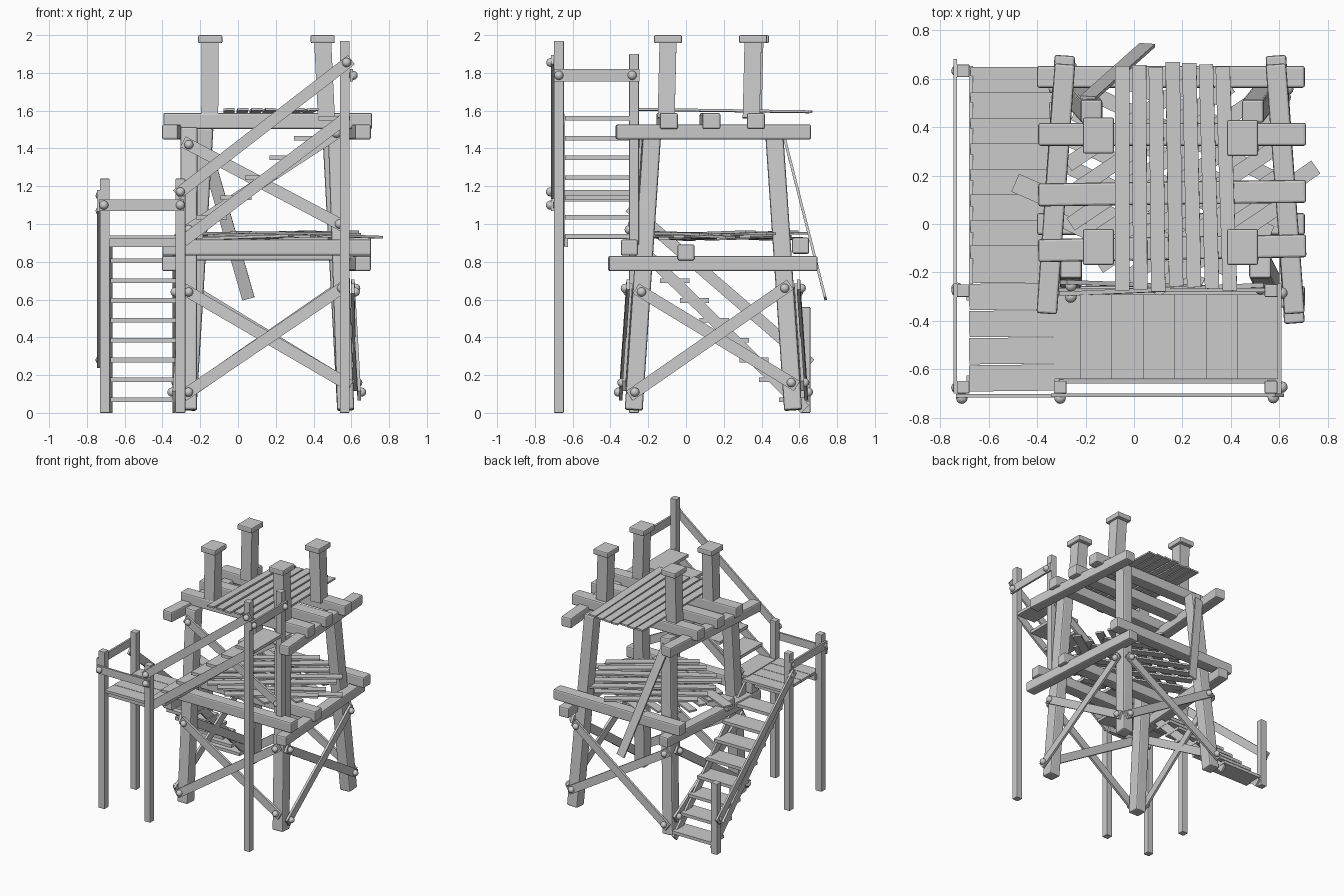
import bpy, math, random
from mathutils import Vector, Matrix
random.seed(4)


def bar(name, p, q, w, t, n=(0, 0, 1), bevel=0.0):
    """Box from p to q; t is its size along the facing direction n, w across."""
    p, q, n = Vector(p), Vector(q), Vector(n)
    z = (q - p).normalized()
    x = n.cross(z).normalized()
    y = z.cross(x)
    rot = Matrix((x, y, z)).transposed().to_4x4()
    bpy.ops.mesh.primitive_cube_add(size=1)
    o = bpy.context.object
    o.name = name
    o.data.transform(Matrix.Diagonal((w, t, (q - p).length, 1)))
    o.matrix_world = Matrix.Translation((p + q) / 2) @ rot
    if bevel:
        b = o.modifiers.new("worn_edges", 'BEVEL')
        b.width = bevel
        b.segments = 2
    return o


def bolt(p, r=0.024):
    bpy.ops.mesh.primitive_uv_sphere_add(segments=12, ring_count=8, radius=r, location=p)
    bpy.context.object.name = "bolt"
    bpy.ops.object.shade_smooth_by_angle()


# tower legs, leaning inward: (bottom, top)
legs = {
    "front_left": ((-0.262, -0.277, 0.015), (-0.26, -0.177, 1.51)),
    "front_right": ((0.57, -0.277, 0.015), (0.52, -0.177, 1.51)),
    "back_left": ((-0.265, 0.567, 0.015), (-0.175, 0.465, 1.51)),
    "back_right": ((0.57, 0.567, 0.015), (0.49, 0.465, 1.51)),
}
for k, (a, b) in legs.items():
    bar(k + "_leg", a, b, 0.09, 0.095, (0, 1, 0), 0.01)


def leg_at(k, z):
    a, b = (Vector(v) for v in legs[k])
    return a.lerp(b, (z - a.z) / (b.z - a.z))


# long side beams outside the legs
for z, y0, y1 in ((1.487, -0.37, 0.66), (0.79, -0.41, 0.695)):
    bar("right_side_beam", (0.662, y0, z), (0.585, y1, z), 0.085, 0.08, bevel=0.01)
    bar("left_side_beam", (-0.36, -0.37, z), (-0.285, y1, z), 0.085, 0.08, bevel=0.01)

# cross beams
for ya, yb in ((-0.11, -0.09), (0.12, 0.135), (0.37, 0.37)):
    bar("upper_cross_beam", (-0.395, ya, 1.545), (0.71, yb, 1.545), 0.095, 0.085, bevel=0.01)
for y, z in ((-0.3, 0.875), (0.0, 0.85), (0.607, 0.885)):
    bar("lower_cross_beam", (-0.4, y, z), (0.705, y, z), 0.09, 0.085, bevel=0.01)

# top posts with caps
for x, tx in ((-0.15, -0.147), (0.468, 0.448)):
    for y in (-0.095, 0.365 if x < 0 else 0.355):
        bar("top_post", (x, y - 0.01, 1.56), (tx, y, 1.975), 0.09, 0.09, (0, 1, 0))
        bar("post_cap", (tx, y, 1.957), (tx, y, 2.0), 0.128, 0.148, (0, 1, 0), 0.008)

# upper deck planks
for i in range(7):
    x = -0.048 + 0.069 * i
    e = random.uniform(-0.015, 0.01)
    bar("upper_plank", (x + 0.005 * i, -0.265 + e, 1.607), (x, 0.66 + e, 1.594),
        0.059, 0.013, (random.uniform(-0.06, 0.06), 0, 1))

# lower deck: two crossing layers of diagonal planks
for ang, z, cx in ((-25, 0.928, 0.12), (34, 0.95, 0.18)):
    d = Vector((math.cos(math.radians(ang)), math.sin(math.radians(ang)), 0))
    s = Vector((-d.y, d.x, 0))
    for k in range(-3, 4):
        c = Vector((cx, 0.17, z)) + s * 0.105 * k
        h = 0.5 - 0.055 * abs(k) + random.uniform(-0.02, 0.02)
        t = Vector((0, 0, random.uniform(-0.008, 0.012)))
        bar("lower_plank", c - d * h - t, c + d * h + t, 0.062, 0.014)
bar("left_overhang_plank", (-0.49, 0.17, 0.925), (0.2, -0.13, 0.93), 0.08, 0.014)
bar("right_overhang_plank", (0.75, 0.235, 0.93), (0.2, -0.15, 0.95), 0.065, 0.014)


# X braces between pairs of legs
def brace(a, za, b, zb, n, off):
    n = Vector(n)
    p, q = leg_at(a, za) + n * off, leg_at(b, zb) + n * off
    d = (q - p).normalized() * 0.035
    bar("brace", p - d, q + d, 0.062, 0.018, n)
    bolt(p + n * 0.014)
    bolt(q + n * 0.014)


for a, b, n in (("front_left", "front_right", (0, -1, 0)), ("back_left", "back_right", (0, 1, 0)),
                ("front_left", "back_left", (-1, 0, 0)), ("front_right", "back_right", (1, 0, 0))):
    brace(a, 0.64, b, 0.16, n, 0.058)
    brace(a, 0.11, b, 0.66, n, 0.074)
brace("front_left", 1.42, "front_right", 1.0, (0, -1, 0), 0.058)
brace("front_left", 0.97, "front_right", 1.48, (0, -1, 0), 0.074)

# loose plank leaning at the back
bar("loose_plank", (-0.19, 0.52, 1.46), (0.055, 0.738, 0.605), 0.066, 0.014, (0, 1, 0.25))

# stair and landing posts: x, y, bottom, top
for x, y, z0, z1 in ((-0.705, -0.673, 0, 1.24), (-0.305, -0.673, 0, 1.24), (-0.705, -0.275, 0, 1.24),
                     (0.565, -0.673, 0, 1.97), (0.565, -0.275, 0.89, 1.9), (-0.705, 0.632, 0, 0.56)):
    bar("stair_post", (x, y, z0), (x, y, z1), 0.052, 0.052, (0, 1, 0), 0.004)

# lower stair, rising toward the front
for i in range(8):
    y, z = 0.57 - 0.105 * i, 0.07 + 0.105 * i
    bar("lower_tread", (-0.675, y, z), (-0.33, y, z), 0.155, 0.024)
for x in (-0.672, -0.34):
    bar("lower_stringer", (x, 0.63, 0.02), (x, -0.27, 0.9), 0.06, 0.016, (1, 0, 0))
bar("lower_handrail", (-0.738, 0.66, 0.26), (-0.738, -0.3, 1.09), 0.06, 0.015, (1, 0, 0))

# corner landing
for i in range(4):
    y = -0.637 + 0.112 * i
    bar("landing_plank", (-0.68, y, 0.93), (-0.325, y + 0.004, 0.93), 0.108, 0.02)
for y in (-0.64, -0.3):
    bar("landing_joist", (-0.69, y, 0.9), (-0.29, y, 0.9), 0.03, 0.045)

# upper stair along the front
for j in range(6):
    x, z = -0.14 + 0.13 * j, 1.035 + 0.105 * j
    bar("upper_tread", (x, -0.64, z), (x, -0.29, z), 0.165, 0.024)
bar("upper_first_tread", (-0.26, -0.64, 0.935), (-0.26, -0.29, 0.935), 0.15, 0.022)
for y in (-0.65, -0.272):
    bar("upper_stringer", (-0.29, y, 0.91), (0.57, y, 1.56), 0.062, 0.016, (0, 1, 0))
bar("upper_handrail", (-0.325, -0.706, 1.155), (0.6, -0.706, 1.87), 0.06, 0.015, (0, 1, 0))

# level rails
bar("landing_front_rail", (-0.735, -0.708, 1.1), (-0.285, -0.708, 1.1), 0.06, 0.015, (0, 1, 0))
bar("landing_side_rail", (-0.738, -0.7, 1.15), (-0.738, -0.245, 1.15), 0.06, 0.015, (1, 0, 0))
bar("top_side_rail", (0.6, -0.7, 1.787), (0.6, -0.245, 1.787), 0.065, 0.015, (1, 0, 0))

# rail bolts
for p in ((-0.71, -0.718, 1.1), (-0.305, -0.718, 1.1), (-0.305, -0.718, 1.17), (0.575, -0.716, 1.855),
          (-0.73, -0.675, 1.15), (-0.73, -0.275, 1.15), (-0.73, -0.265, 1.07), (-0.73, 0.632, 0.28),
          (0.61, -0.673, 1.787), (0.61, -0.285, 1.787)):
    bolt(p)
